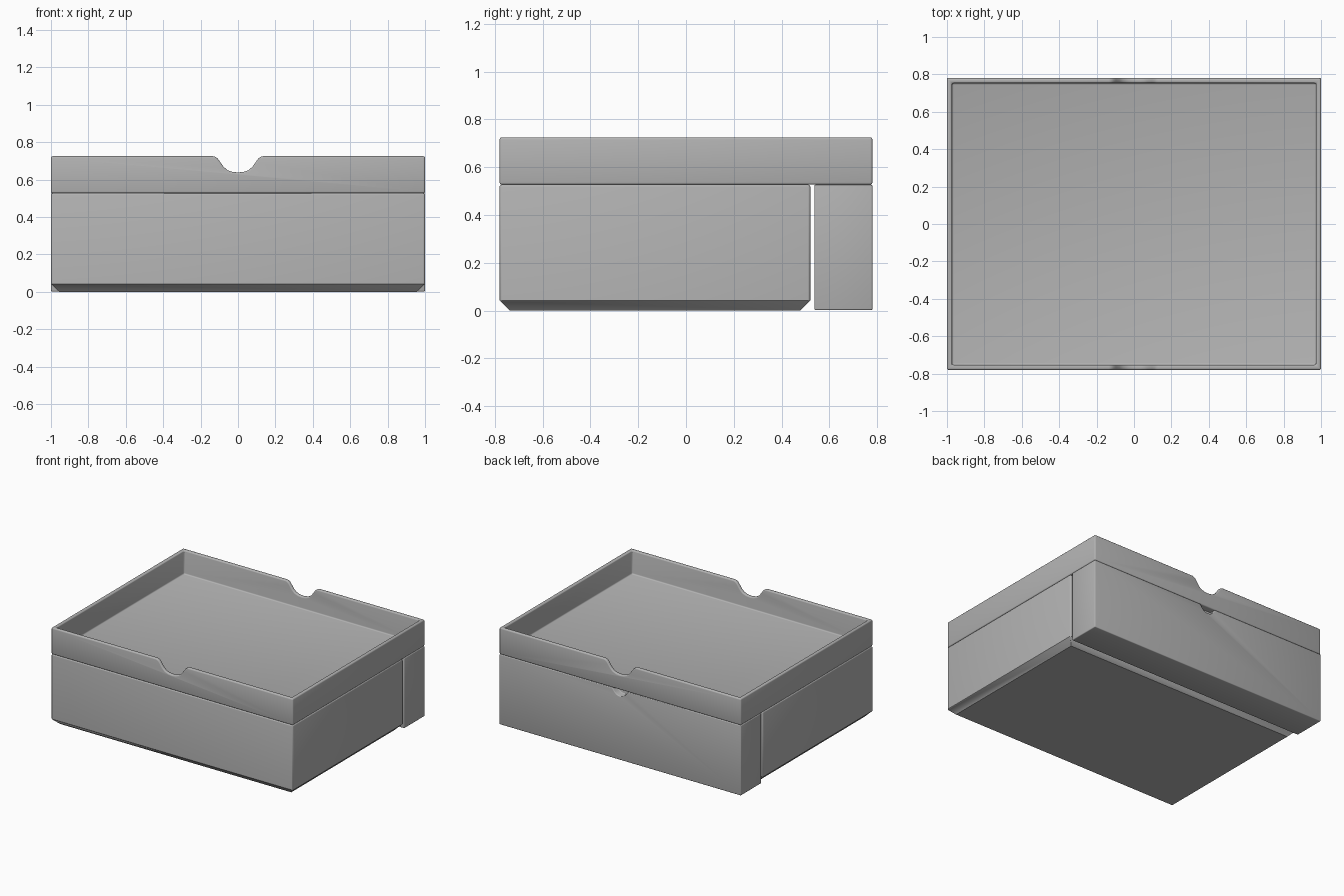
import bpy, bmesh

if "Cube" in bpy.data.objects:
    bpy.data.objects.remove(bpy.data.objects["Cube"], do_unlink=True)

grey = bpy.data.materials.new("plain_grey")
grey.use_nodes = True
colour = (0.45, 0.45, 0.45, 1)
grey.diffuse_color = colour
grey.node_tree.nodes["Principled BSDF"].inputs["Base Color"].default_value = colour

HALF_X, HALF_Y = 1.0, 0.78
SEAM, TOP = 0.527, 0.725


def add_mesh(name, bm):
    bmesh.ops.recalc_face_normals(bm, faces=bm.faces)
    mesh = bpy.data.meshes.new(name)
    bm.to_mesh(mesh)
    bm.free()
    mesh.materials.append(grey)
    obj = bpy.data.objects.new(name, mesh)
    bpy.context.collection.objects.link(obj)
    return obj


def box(name, x, y0, y1, z0, z1, chamfer=0.0):
    """Box spanning -x..x, its underside drawn in by the chamfer."""
    bm = bmesh.new()
    bmesh.ops.create_cube(bm, size=1)
    for v in bm.verts:
        v.co = (v.co.x * 2 * x, y1 if v.co.y > 0 else y0, z1 if v.co.z > 0 else z0)
    if chamfer:
        base = [f for f in bm.faces if f.normal.z < -0.9]
        bmesh.ops.inset_region(bm, faces=base, thickness=chamfer, use_even_offset=True)
        for v in {v for f in base for v in f.verts}:
            v.co.z -= chamfer
    return add_mesh(name, bm)


def notch_cutter(name, half, z_top, y0, y1):
    """Prism along y from a mirrored half profile of (x, z)."""
    outline = half + [(-x, z) for x, z in reversed(half[:-1])]
    outline = [(half[0][0], z_top)] + outline + [(-half[0][0], z_top)]
    bm = bmesh.new()
    face = bm.faces.new([bm.verts.new((x, y0, z)) for x, z in outline])
    moved = bmesh.ops.extrude_face_region(bm, geom=[face])["geom"]
    for v in moved:
        if isinstance(v, bmesh.types.BMVert):
            v.co.y = y1
    return add_mesh(name, bm)


def finish(obj, cutters=(), width=0.009):
    """Cut, soften the corners, and shade."""
    bpy.ops.object.select_all(action="DESELECT")
    bpy.context.view_layer.objects.active = obj
    obj.select_set(True)
    for cutter in cutters:
        mod = obj.modifiers.new("cut", "BOOLEAN")
        mod.operation, mod.solver, mod.object = "DIFFERENCE", "EXACT", cutter
        bpy.ops.object.modifier_apply(modifier=mod.name)
        bpy.data.objects.remove(cutter, do_unlink=True)
    mod = obj.modifiers.new("soft_edges", "BEVEL")
    mod.width, mod.segments = width, 3
    mod.limit_method, mod.angle_limit = "ANGLE", 1.2
    bpy.ops.object.modifier_apply(modifier=mod.name)
    bpy.ops.object.shade_smooth_by_angle(angle=0.6)


# Front body with a chamfered underside
finish(box("front_body", HALF_X, -HALF_Y, 0.52, 0.043, SEAM, chamfer=0.043))

# Back block, separated by a gap, with a small finger notch
small = [(0.065, SEAM), (0.057, 0.517), (0.045, 0.5), (0.03, 0.487), (0.015, 0.481), (0, 0.479)]
back = box("back_block", HALF_X, 0.537, HALF_Y, 0.002, SEAM)
finish(back, [notch_cutter("small_notch", small, SEAM + 0.1, HALF_Y - 0.05, HALF_Y + 0.1)])

# Open tray on top with finger notches in the front and back walls
large = [(0.135, TOP), (0.122, 0.722), (0.108, 0.712), (0.096, 0.695), (0.078, 0.67),
         (0.058, 0.651), (0.03, 0.641), (0, 0.638)]
tray = box("tray", HALF_X, -HALF_Y, HALF_Y, SEAM, TOP)
hollow = box("tray_hollow", HALF_X - 0.027, -HALF_Y + 0.027, HALF_Y - 0.027, 0.548, TOP + 0.2)
finish(tray, [hollow, notch_cutter("large_notch", large, TOP + 0.1, -1, 1)])
